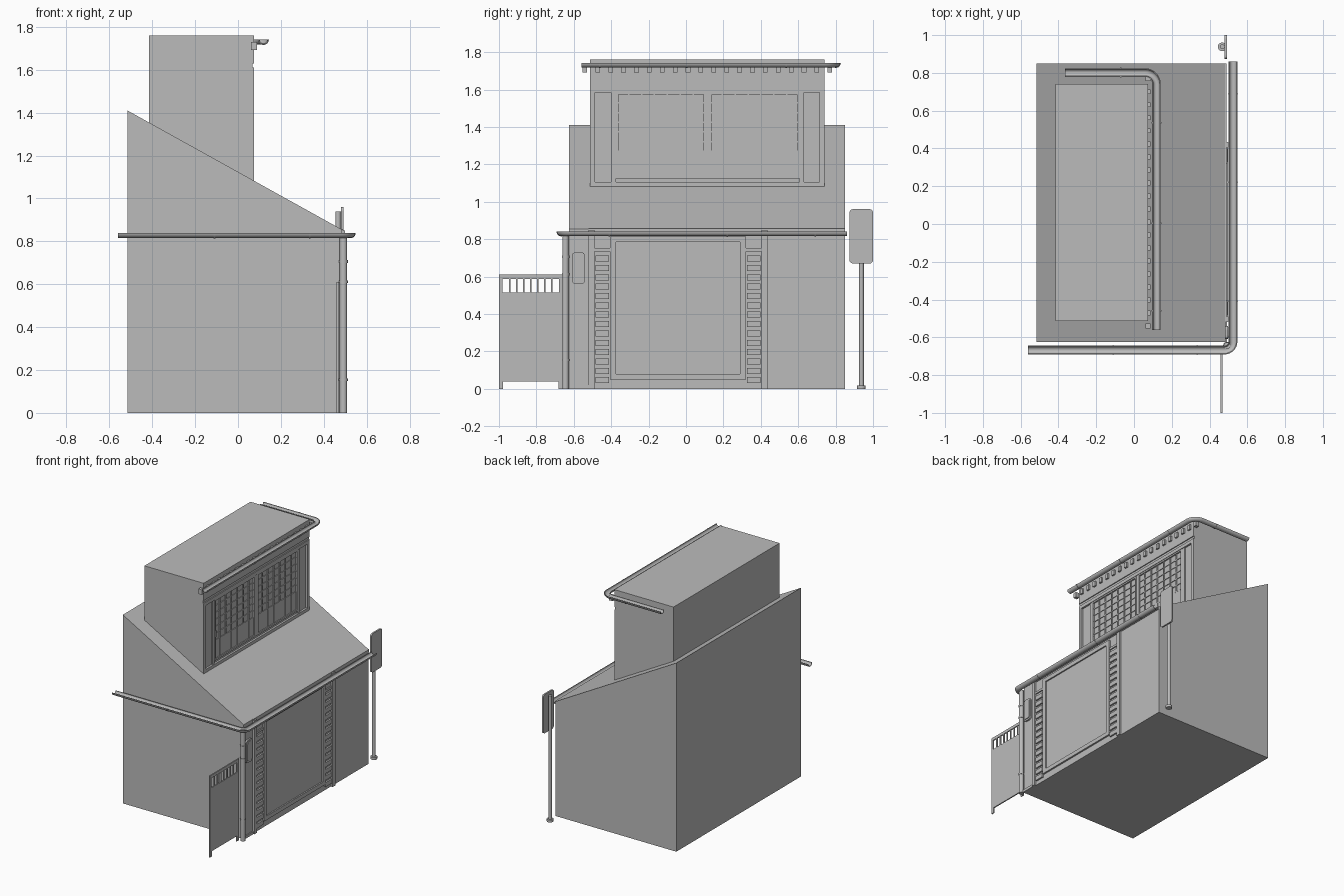
import bpy, bmesh, math
from mathutils import Vector

if "Cube" in bpy.data.objects:
    bpy.data.objects.remove(bpy.data.objects["Cube"])

grey = bpy.data.materials.new("plain_grey")
grey.diffuse_color = (0.5, 0.5, 0.5, 1)
grey.use_nodes = True
grey.node_tree.nodes["Principled BSDF"].inputs["Base Color"].default_value = grey.diffuse_color


def finish(name, bm, smooth=False):
    bmesh.ops.recalc_face_normals(bm, faces=bm.faces[:])
    me = bpy.data.meshes.new(name)
    bm.to_mesh(me)
    bm.free()
    me.materials.append(grey)
    ob = bpy.data.objects.new(name, me)
    bpy.context.collection.objects.link(ob)
    if smooth:
        bpy.ops.object.select_all(action='DESELECT')
        ob.select_set(True)
        bpy.context.view_layer.objects.active = ob
        bpy.ops.object.shade_smooth_by_angle(angle=math.radians(40))
    return ob


def boxes(name, items):
    """One object from boxes given as (x0, x1, y0, y1, z0, z1)."""
    bm = bmesh.new()
    for x0, x1, y0, y1, z0, z1 in items:
        for v in bmesh.ops.create_cube(bm, size=1)['verts']:
            v.co = Vector(((x0 + x1) / 2 + v.co.x * (x1 - x0),
                           (y0 + y1) / 2 + v.co.y * (y1 - y0),
                           (z0 + z1) / 2 + v.co.z * (z1 - z0)))
    return finish(name, bm)


def frame(x0, x1, y0, y1, z0, z1, w):
    """Four bars around a rectangle facing +x."""
    return [(x0, x1, y0, y0 + w, z0, z1), (x0, x1, y1 - w, y1, z0, z1),
            (x0, x1, y0 + w, y1 - w, z0, z0 + w), (x0, x1, y0 + w, y1 - w, z1 - w, z1)]


def prism(name, pts, direction):
    bm = bmesh.new()
    f = bm.faces.new([bm.verts.new(p) for p in pts])
    r = bmesh.ops.extrude_face_region(bm, geom=[f])
    for v in r['geom']:
        if isinstance(v, bmesh.types.BMVert):
            v.co += Vector(direction)
    return finish(name, bm)


def rounded_plate(name, x0, x1, y0, y1, z0, z1, r):
    pts = []
    for k, (cy, cz) in enumerate([(y1 - r, z1 - r), (y0 + r, z1 - r), (y0 + r, z0 + r), (y1 - r, z0 + r)]):
        for i in range(5):
            a = math.pi / 2 * (k + i / 4)
            pts.append((x0, cy + r * math.cos(a), cz + r * math.sin(a)))
    return prism(name, pts, (x1 - x0, 0, 0))


def pole(name, x, y, parts):
    """Stacked cylinders (radius, z0, z1)."""
    bm = bmesh.new()
    for r, z0, z1 in parts:
        c = bmesh.ops.create_cone(bm, cap_ends=True, segments=20, radius1=r, radius2=r, depth=z1 - z0)
        bmesh.ops.translate(bm, verts=c['verts'], vec=(x, y, (z0 + z1) / 2))
    return finish(name, bm, True)


def corner_path(a, corner, b, r):
    """L-shaped path with a rounded corner."""
    a, c, b = Vector(a), Vector(corner), Vector(b)
    u, v = (a - c).normalized(), (b - c).normalized()
    o = c + r * (u + v)
    arc = [o - r * (v * math.cos(t) + u * math.sin(t))
           for t in [math.pi / 2 * i / 8 for i in range(9)]]
    return [a] + arc + [b]


def gutter(name, path, z, half, thick=0.005):
    """Sweep an open half-round channel along a flat path."""
    prof = []
    for rad, order in ((half, range(9)), (half - thick, range(8, -1, -1))):
        prof += [(rad * math.cos(math.pi * i / 8), -rad * math.sin(math.pi * i / 8)) for i in order]
    bm = bmesh.new()
    rings = []
    for i, p in enumerate(path):
        d = (path[min(i + 1, len(path) - 1)] - path[max(i - 1, 0)]).normalized()
        n = Vector((d.y, -d.x))
        rings.append([bm.verts.new((p.x + n.x * s, p.y + n.y * s, z + h)) for s, h in prof])
    m = len(prof)
    for r0, r1 in zip(rings, rings[1:]):
        for j in range(m):
            bm.faces.new((r0[j], r0[(j + 1) % m], r1[(j + 1) % m], r1[j]))
    bm.faces.new(rings[0])
    bm.faces.new(rings[-1])
    return finish(name, bm, True)


# Main volumes: shed-roofed ground floor and upper storey
prism("ground_floor", [(-.515, -.625, 0), (.485, -.625, 0), (.485, -.625, .855), (-.515, -.625, 1.41)],
      (0, 1.475, 0))
boxes("upper_storey", [(-.415, .06, -.513, .74, 1.0, 1.76)])

# Upper facade: outer frame, header and two sliding lattice windows
boxes("upper_facade_frame", frame(.055, .075, -.513, .74, 1.08, 1.61, .026)
      + [(.055, .075, -.513, .74, 1.63, 1.76), (.055, .068, -.513, .74, 1.61, 1.63)])
for name, y0, y1 in (("left_window", -.375, .107), ("right_window", .125, .607)):
    zs, bars = 1.27, frame(.055, .071, y0, y1, 1.125, 1.587, .014)
    for i in range(1, 7):
        y = y0 + (y1 - y0) * i / 7
        bars.append((.055, .067, y - .004, y + .004, 1.135, 1.58))
    for i in range(6):
        z = zs + (1.58 - zs) * i / 6
        bars.append((.055, .065, y0 + .01, y1 - .01, z - .004, z + .004))
    bars.append((.055, .064, y0 + .01, y1 - .01, 1.135, zs))
    boxes(name, bars)
boxes("window_surround", [(.055, .069, -.40, -.375, 1.1, 1.6), (.055, .069, .607, .632, 1.1, 1.6),
                          (.055, .069, .107, .125, 1.125, 1.587)])
boxes("window_handle", [(.07, .074, -.363, -.357, 1.30, 1.345)])

# Rafter ends under the upper gutter
boxes("rafter_ends", [(.06, .088, -.553 + i * .0689, -.528 + i * .0689, 1.692, 1.73) for i in range(20)])

# Shop front: posts, framed panel, louvre columns
boxes("front_posts", [(.47, .5, -.52, -.49, 0, .85), (.47, .5, .405, .435, 0, .85),
                      (.47, .492, -.625, -.52, 0, .02), (.47, .49, -.52, .85, .835, .857)])
boxes("front_panel_frame", frame(.47, .498, -.405, .32, .05, .815, .03))
boxes("front_panel", [(.47, .488, -.38, .295, .07, .795)])
slats = []
for y0, y1 in ((-.49, -.405), (.32, .405)):
    slats.append((.47, .494, y0, y1, .735, .752))
    for i in range(14):
        slats.append((.47, .497, y0 + .006, y1 - .006, .03 + i * .05, .062 + i * .05))
boxes("louvre_columns", slats)

# Wall box beside the corner
rounded_plate("wall_box", .48, .497, -.61, -.54, .56, .73, .02)
rounded_plate("wall_box_cover", .497, .502, -.602, -.548, .572, .718, .015)

# Gutters with joint bands, and the corner downpipe
gutter("lower_gutter", corner_path((-.56, -.667), (.524, -.667), (.524, .86), .045), .84, .0235)
gutter("upper_gutter", corner_path((.119, -.56), (.119, .802), (-.365, .802), .06), 1.741, .0225)
for i, (axis, x, y, z) in enumerate([("x", -.11, -.667, .84), ("x", .335, -.667, .84),
                                     ("y", .524, .69, .84), ("y", .524, .22, .84), ("y", .524, -.41, .84),
                                     ("y", .119, .535, 1.741), ("y", .119, .005, 1.741),
                                     ("y", .119, -.46, 1.741), ("x", -.07, .802, 1.741)]):
    d = Vector((.004, 0)) if axis == "x" else Vector((0, .004))
    gutter("gutter_band_%d" % i, [Vector((x, y)) - d, Vector((x, y)) + d], z, .0255, .004)
pole("downpipe", .492, -.644, [(.0175, 0, .83), (.02, .70, .712), (.02, .606, .618), (.02, .148, .16)])

# Side gate with slotted top and two feet
gx0, gx1 = .459, .468
gate = [(gx0, gx1, -1, -.655, .04, .515), (gx0, gx1, -1, -.655, .588, .61),
        (gx0, gx1, -1, -.978, 0, .04), (gx0, gx1, -.682, -.655, 0, .04),
        (gx0, gx1, -1, -.98, .515, .588), (gx0, gx1, -.68, -.655, .515, .588)]
gate += [(gx0, gx1, -.98 + i * .0375 - .004, -.98 + i * .0375 + .004, .515, .588) for i in range(1, 8)]
boxes("side_gate", gate)

# Street sign on a pole
pole("sign_pole", .467, .938, [(.0125, 0, .94), (.023, 0, .018)])
rounded_plate("sign_plate", .48, .492, .874, 1.0, .67, .96, .018)
